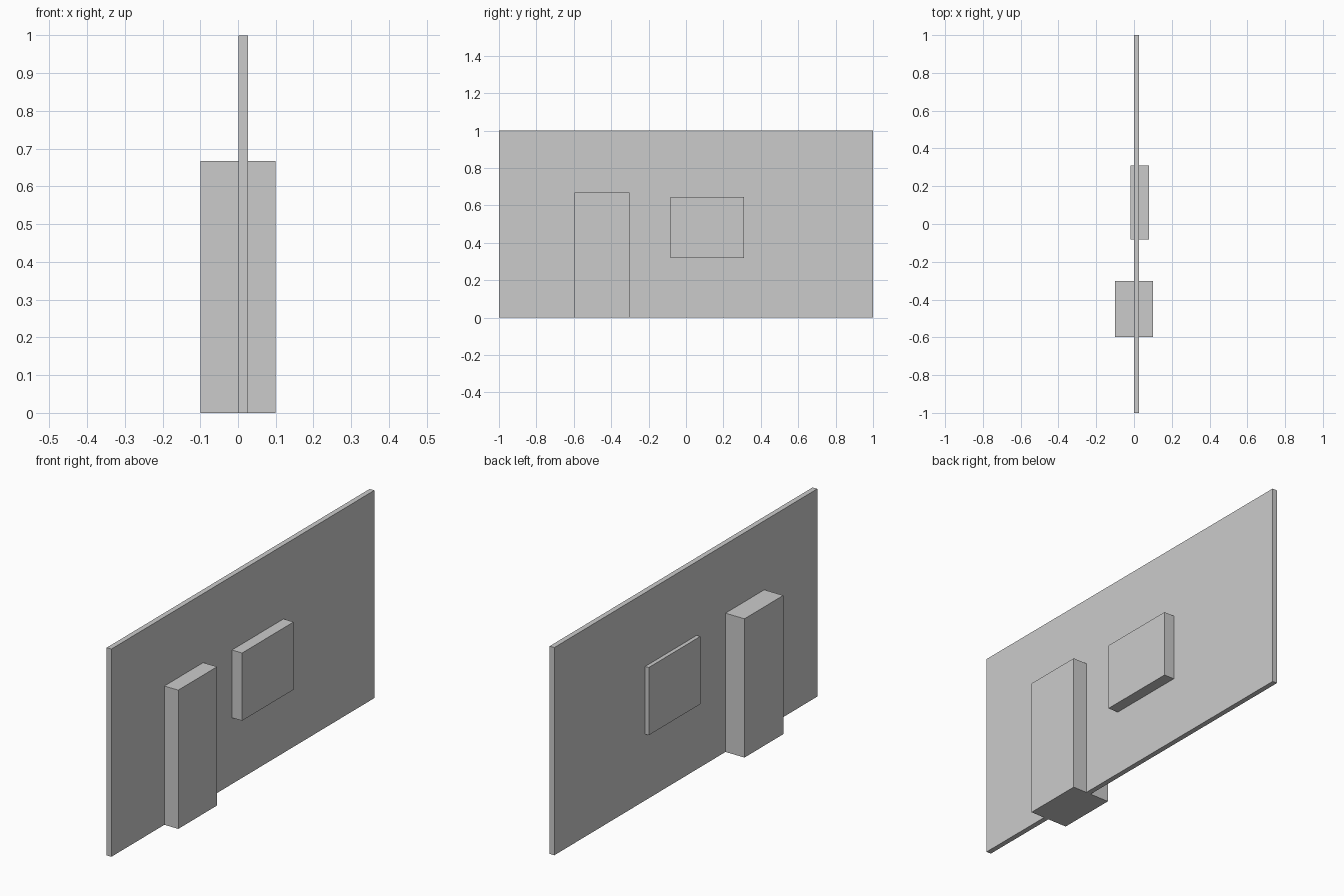
import bpy
from mathutils import Vector

if "Cube" in bpy.data.objects:
    bpy.data.objects.remove(bpy.data.objects["Cube"])


def box(name, low, high):
    """Axis-aligned box between two corners."""
    low, high = Vector(low), Vector(high)
    bpy.ops.mesh.primitive_cube_add(size=1, location=(low + high) / 2)
    obj = bpy.context.object
    obj.name = name
    obj.scale = high - low
    bpy.ops.object.transform_apply(location=False, rotation=False, scale=True)
    return obj


# Thin wall panel
box("wall", (0.001, -1.0, 0.0), (0.026, 1.0, 1.0))

# Door block passing through the wall
box("door", (-0.1, -0.597, 0.0), (0.1, -0.302, 0.668))

# Window block passing through the wall, standing out further on the right side
box("window", (-0.018, -0.083, 0.319), (0.08, 0.309, 0.645))
